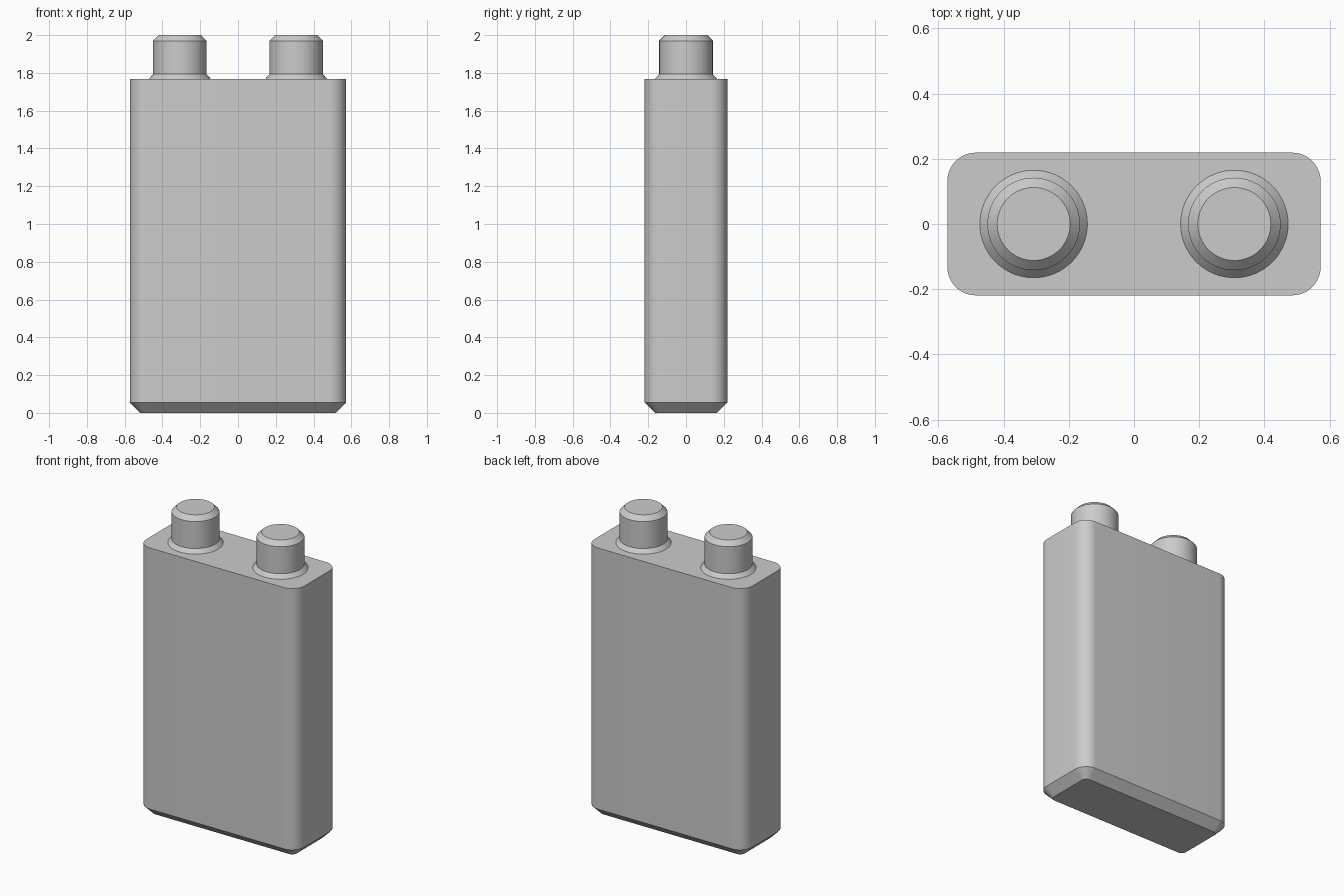
import bpy, bmesh, math

cube = bpy.data.objects.get("Cube")
if cube:
    bpy.data.objects.remove(cube, do_unlink=True)

grey = bpy.data.materials.new("plain_grey")
grey.use_nodes = True
colour = (0.6, 0.6, 0.6, 1)
grey.diffuse_color = colour
grey.node_tree.nodes["Principled BSDF"].inputs["Base Color"].default_value = colour


def rounded_outline(half_x, half_y, radius, steps=12):
    """Points of a rounded rectangle, counter-clockwise."""
    points = []
    for i, (sx, sy) in enumerate([(1, 1), (-1, 1), (-1, -1), (1, -1)]):
        for k in range(steps + 1):
            a = math.pi / 2 * (i + k / steps)
            points.append((sx * (half_x - radius) + radius * math.cos(a),
                           sy * (half_y - radius) + radius * math.sin(a)))
    return points


def loft(name, layers, location=(0, 0, 0)):
    """Join stacked outlines of equal length into a closed, smooth-sided solid."""
    bm = bmesh.new()
    rings = [[bm.verts.new((x, y, z)) for x, y in outline] for outline, z in layers]
    count = len(rings[0])
    for low, high in zip(rings, rings[1:]):
        for i in range(count):
            j = (i + 1) % count
            bm.faces.new((low[i], low[j], high[j], high[i]))
    bm.faces.new(rings[0][::-1])
    bm.faces.new(rings[-1])
    mesh = bpy.data.meshes.new(name)
    bm.to_mesh(mesh)
    bm.free()
    mesh.materials.append(grey)
    obj = bpy.data.objects.new(name, mesh)
    obj.location = location
    bpy.context.collection.objects.link(obj)
    bpy.ops.object.select_all(action="DESELECT")
    obj.select_set(True)
    bpy.context.view_layer.objects.active = obj
    bpy.ops.object.shade_smooth_by_angle(angle=math.radians(30))
    return obj


def circle(radius, sides=64):
    return [(radius * math.cos(2 * math.pi * i / sides),
             radius * math.sin(2 * math.pi * i / sides)) for i in range(sides)]


# Rounded case with a chamfered bottom edge
half_x, half_y, corner, chamfer, top = 0.573, 0.219, 0.088, 0.055, 1.767
full = rounded_outline(half_x, half_y, corner)
inset = rounded_outline(half_x - chamfer, half_y - chamfer, corner - chamfer)
loft("case", [(inset, 0), (full, chamfer), (full, top)])

# Two round posts, each with a flared foot and a chamfered tip
post = [(0.165, top - 0.01), (0.165, top), (0.142, 1.793), (0.142, 1.97), (0.112, 2.0)]
for side, x in (("left", 0.308), ("right", -0.308)):
    loft(side + "_post", [(circle(r), z) for r, z in post], (x, 0, 0))
